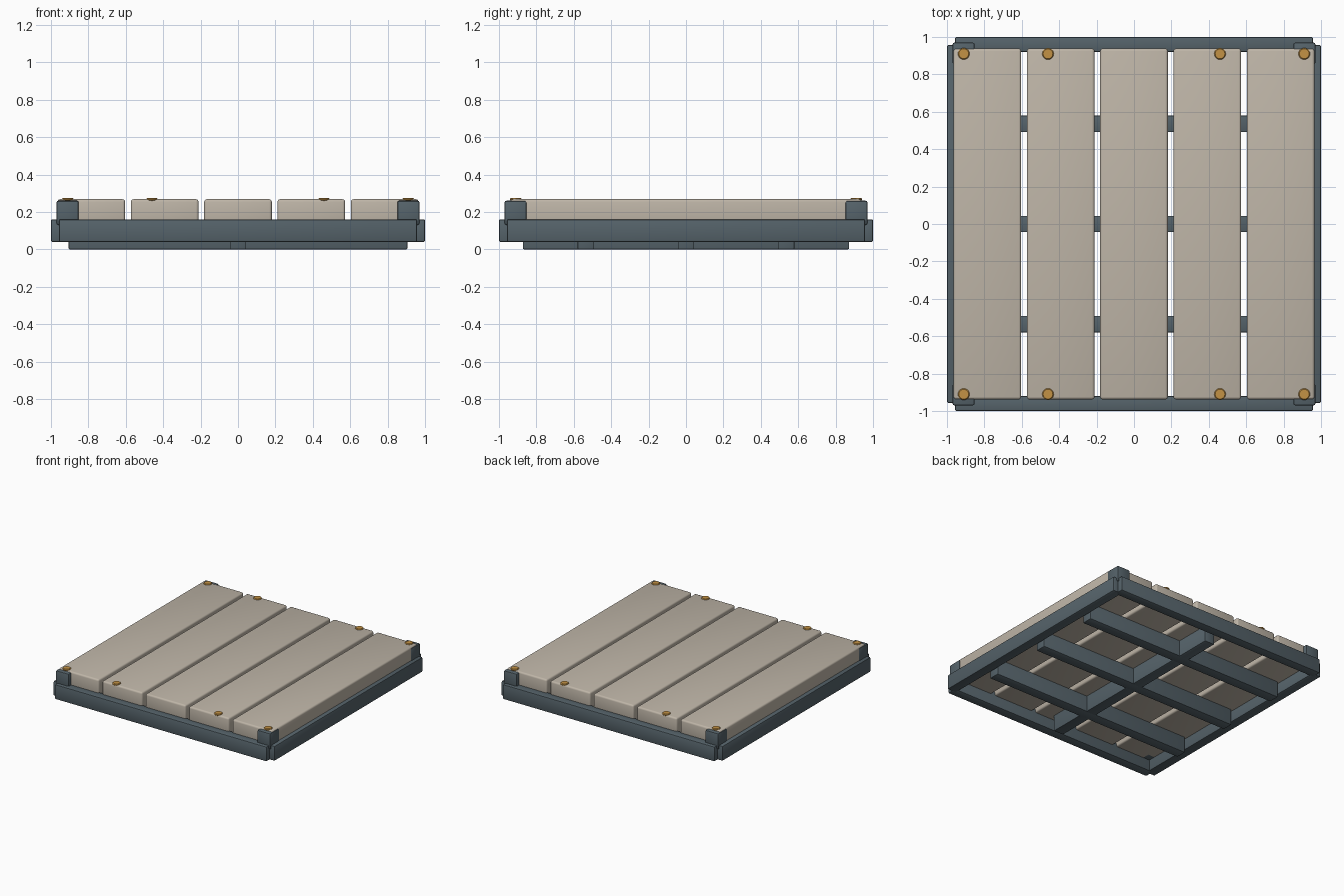
import bpy, bmesh, math

if "Cube" in bpy.data.objects:
    bpy.data.objects.remove(bpy.data.objects["Cube"])


def material(name, rgb):
    m = bpy.data.materials.new(name)
    m.diffuse_color = (*rgb, 1.0)
    m.use_nodes = True
    m.node_tree.nodes["Principled BSDF"].inputs["Base Color"].default_value = m.diffuse_color
    return m


WOOD = material("pale_wood", (0.52, 0.465, 0.39))
STEEL = material("slate_grey", (0.092, 0.125, 0.145))
BRASS = material("brass", (0.55, 0.29, 0.06))


def finish(name, bm, mat):
    mesh = bpy.data.meshes.new(name)
    bm.to_mesh(mesh)
    bm.free()
    mesh.materials.append(mat)
    ob = bpy.data.objects.new(name, mesh)
    bpy.context.collection.objects.link(ob)
    bpy.context.view_layer.objects.active = ob
    ob.select_set(True)
    bpy.ops.object.shade_smooth_by_angle(angle=math.radians(35))
    ob.select_set(False)
    return ob


def box(name, x, y, z, mat, bevel, segments=2):
    """Rounded box given by its (min, max) range on each axis."""
    bm = bmesh.new()
    bmesh.ops.create_cube(bm, size=1)
    for v in bm.verts:
        for i, (lo, hi) in enumerate((x, y, z)):
            v.co[i] = lo if v.co[i] < 0 else hi
    bmesh.ops.bevel(bm, geom=bm.edges[:], offset=bevel, segments=segments,
                    profile=0.5, affect='EDGES')
    return finish(name, bm, mat)


def stud(name, x, y):
    """Low round stud with chamfered rims."""
    bm = bmesh.new()
    bmesh.ops.create_cone(bm, cap_ends=True, segments=20, radius1=0.031,
                          radius2=0.031, depth=0.016)
    rims = [e for e in bm.edges if abs(e.verts[0].co.z - e.verts[1].co.z) < 1e-5]
    bmesh.ops.bevel(bm, geom=rims, offset=0.005, segments=1, affect='EDGES')
    bmesh.ops.translate(bm, verts=bm.verts, vec=(x, y, 0.267))
    return finish(name, bm, BRASS)


# Deck planks
for i in range(5):
    cx = (i - 2) * 0.392
    box(f"plank_{i + 1}", (cx - 0.181, cx + 0.181), (-0.938, 0.938),
        (0.13, 0.268), WOOD, 0.014, 3)

# Outer rails
RAIL_Z = (0.04, 0.16)
for side, s in (("front", -1), ("back", 1)):
    box(f"{side}_rail", (-0.957, 0.957), sorted((s * 0.92, s)), RAIL_Z, STEEL, 0.008)
for side, s in (("left", -1), ("right", 1)):
    box(f"{side}_rail", sorted((s * 0.92, s)), (-0.957, 0.957), RAIL_Z, STEEL, 0.008)

# Corner posts
for sx in (-1, 1):
    for sy in (-1, 1):
        box("corner_post", sorted((sx * 0.852, sx * 0.97)),
            sorted((sy * 0.852, sy * 0.97)), (0.13, 0.26), STEEL, 0.01)

# Beams below the deck
for cy in (-0.535, 0, 0.535):
    box("cross_beam", (-0.905, 0.905), (cy - 0.044, cy + 0.044), (0, 0.135), STEEL, 0.006)
box("centre_beam", (-0.044, 0.044), (-0.872, 0.872), (0, 0.135), STEEL, 0.006)

# Studs along the front and back edges
for x in (-0.91, -0.46, 0.46, 0.91):
    for y in (-0.91, 0.91):
        stud("stud", x, y)
